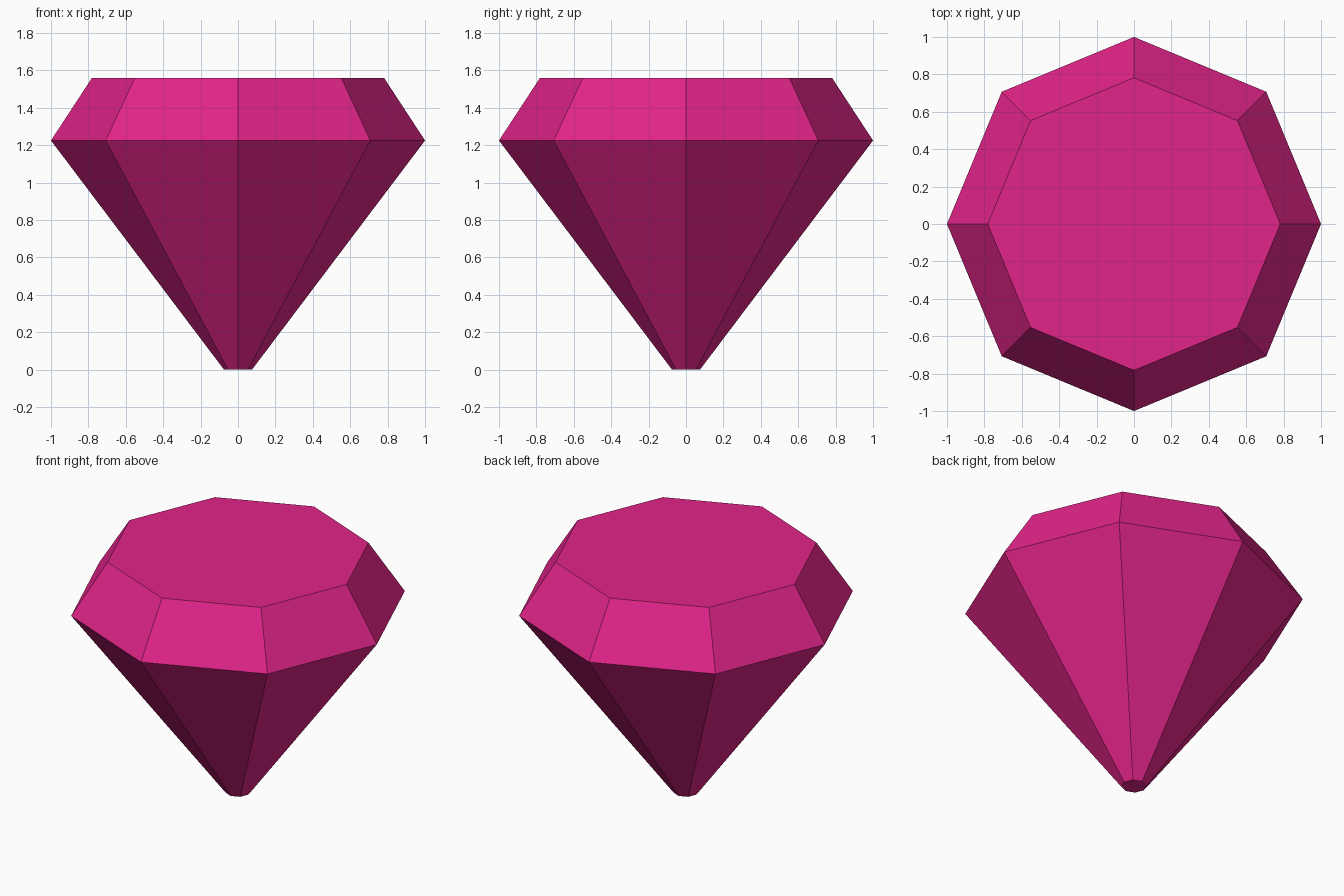
import bpy, bmesh, math

if "Cube" in bpy.data.objects:
    bpy.data.objects.remove(bpy.data.objects["Cube"])

SIDES = 8
# (radius, height) rings: culet, girdle, table
PROFILE = [(0.075, 0.0), (1.0, 1.225), (0.782, 1.558)]

pink = bpy.data.materials.new("gem_pink")
pink.diffuse_color = (0.76, 0.018, 0.25, 1)
pink.use_nodes = True
pink.node_tree.nodes["Principled BSDF"].inputs["Base Color"].default_value = pink.diffuse_color

bm = bmesh.new()
rings = [[bm.verts.new((r * math.cos(math.tau * i / SIDES),
                        r * math.sin(math.tau * i / SIDES), z))
          for i in range(SIDES)] for r, z in PROFILE]

# Facets between neighbouring rings
for low, high in zip(rings, rings[1:]):
    for i in range(SIDES):
        j = (i + 1) % SIDES
        bm.faces.new((low[i], low[j], high[j], high[i]))

# Flat culet at the bottom and table on top
bm.faces.new(rings[0][::-1])
bm.faces.new(rings[-1])

mesh = bpy.data.meshes.new("gemstone")
bm.to_mesh(mesh)
bm.free()
mesh.materials.append(pink)
gem = bpy.data.objects.new("gemstone", mesh)
bpy.context.collection.objects.link(gem)
